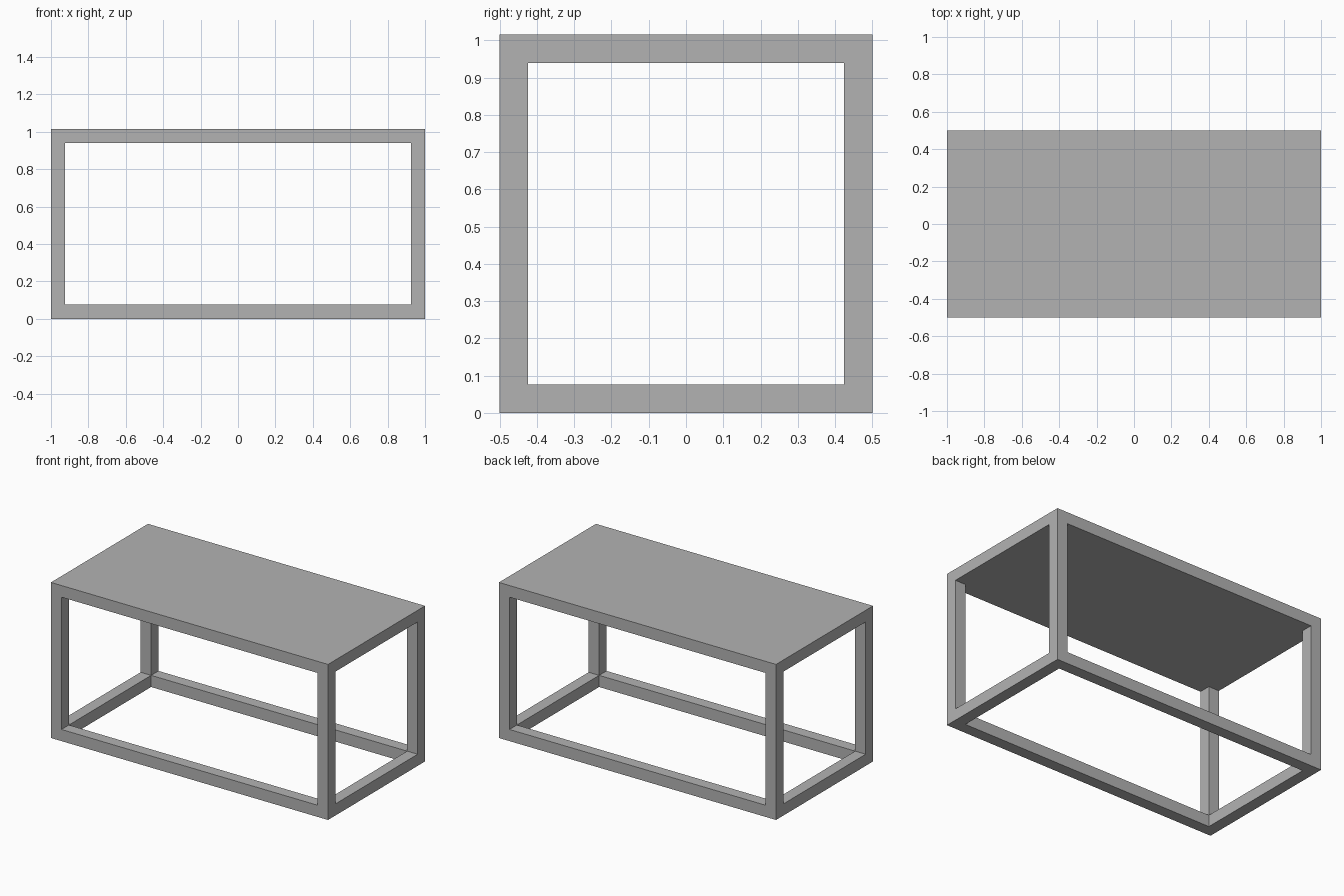
import bpy
import bmesh
from mathutils import Matrix, Vector

cube = bpy.data.objects.get("Cube")
if cube:
    bpy.data.objects.remove(cube, do_unlink=True)

LENGTH, DEPTH, HEIGHT, BAR = 2.0, 1.0, 1.015, 0.076

# Single grey finish
grey = bpy.data.materials.new("grey")
grey.use_nodes = True
colour = (0.45, 0.45, 0.45, 1.0)
grey.diffuse_color = colour
grey.node_tree.nodes["Principled BSDF"].inputs["Base Color"].default_value = colour

# Outer block of the table
bm = bmesh.new()
bmesh.ops.create_cube(bm, size=1.0, matrix=Matrix.Translation((0, 0, HEIGHT / 2))
                      @ Matrix.Diagonal((LENGTH, DEPTH, HEIGHT, 1)))
bm.normal_update()

# Mitred windows on the four sides and the bottom, leaving square bars
windows = [f for f in bm.faces if f.normal.z < 0.5]
bmesh.ops.inset_individual(bm, faces=windows, thickness=BAR, use_even_offset=True)
inward = [(f, -BAR * f.normal.copy()) for f in windows]
for face, offset in inward:
    pushed = bmesh.ops.extrude_discrete_faces(bm, faces=[face])["faces"]
    bmesh.ops.translate(bm, verts=pushed[0].verts[:], vec=Vector(offset))
    bmesh.ops.delete(bm, geom=pushed, context='FACES_ONLY')
bmesh.ops.remove_doubles(bm, verts=bm.verts[:], dist=0.001)

# Flat underside of the table top
rim = [e for e in bm.edges if len(e.link_faces) == 1]
bmesh.ops.contextual_create(bm, geom=rim)
bmesh.ops.recalc_face_normals(bm, faces=bm.faces[:])

mesh = bpy.data.meshes.new("table_frame_and_top")
bm.to_mesh(mesh)
bm.free()
mesh.materials.append(grey)
table = bpy.data.objects.new("table_frame_and_top", mesh)
bpy.context.collection.objects.link(table)
